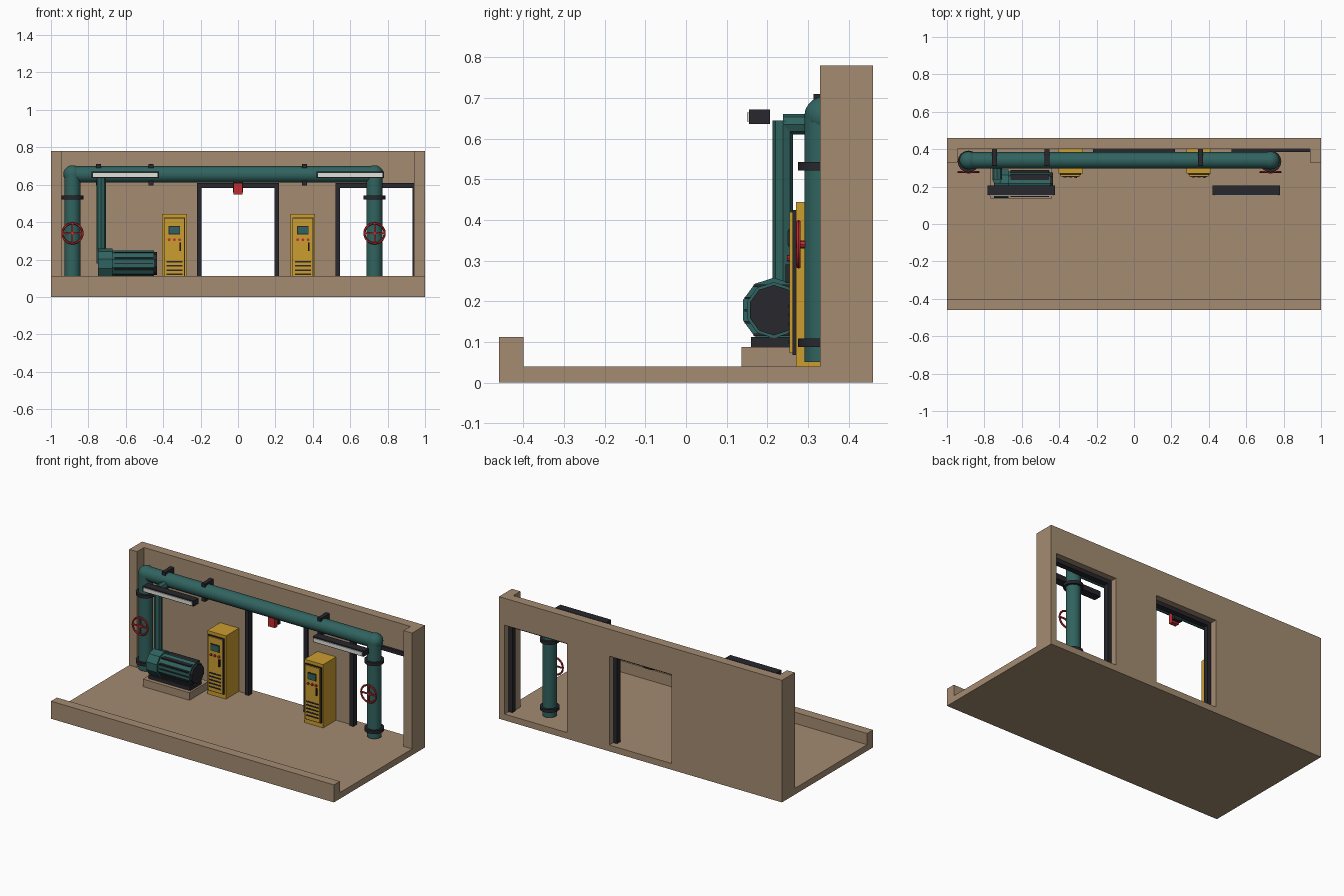
import bpy, bmesh, math
from mathutils import Vector

if "Cube" in bpy.data.objects:
    bpy.data.objects.remove(bpy.data.objects["Cube"])


def mat(name, rgb):
    m = bpy.data.materials.new(name)
    m.diffuse_color = (*rgb, 1)
    m.use_nodes = True
    m.node_tree.nodes["Principled BSDF"].inputs["Base Color"].default_value = m.diffuse_color
    return m


TAN = mat("concrete", (0.37, 0.26, 0.165))
TEAL = mat("teal_paint", (0.03, 0.125, 0.115))
DARK = mat("dark_metal", (0.02, 0.02, 0.026))
YELLOW = mat("yellow_paint", (0.6, 0.34, 0.03))
RED = mat("red_paint", (0.55, 0.025, 0.03))
WHITE = mat("lamp_white", (0.75, 0.75, 0.7))


def finish(name, bm, m, smooth=False):
    bmesh.ops.recalc_face_normals(bm, faces=bm.faces)
    me = bpy.data.meshes.new(name)
    bm.to_mesh(me)
    bm.free()
    me.materials.append(m)
    ob = bpy.data.objects.new(name, me)
    bpy.context.collection.objects.link(ob)
    if smooth:
        bpy.ops.object.select_all(action='DESELECT')
        ob.select_set(True)
        bpy.context.view_layer.objects.active = ob
        bpy.ops.object.shade_smooth_by_angle(angle=math.radians(40))
    return ob


def box(name, x, y, z, m):
    """Box from (min, max) ranges."""
    bm = bmesh.new()
    bmesh.ops.create_cube(bm, size=1)
    for v in bm.verts:
        v.co = [r[0] if c < 0 else r[1] for c, r in zip(v.co, (x, y, z))]
    return finish(name, bm, m)


def rod(name, a, b, r, m, sides=16, smooth=True):
    """Cylinder between two points."""
    a, b = Vector(a), Vector(b)
    bm = bmesh.new()
    bmesh.ops.create_cone(bm, cap_ends=True, segments=sides, radius1=r, radius2=r, depth=(b - a).length)
    rot = (b - a).to_track_quat('Z', 'Y')
    for v in bm.verts:
        v.co = rot @ v.co + (a + b) / 2
    return finish(name, bm, m, smooth)


def ball(name, c, r, m):
    bm = bmesh.new()
    bmesh.ops.create_uvsphere(bm, u_segments=16, v_segments=10, radius=r)
    bmesh.ops.translate(bm, verts=bm.verts, vec=c)
    return finish(name, bm, m, True)


# Floor, front curb, side stubs
box("floor_slab", (-1, 1), (-.46, .46), (0, .04), TAN)
box("front_curb", (-1, 1), (-.46, -.40), (.04, .112), TAN)
box("left_wall_stub", (-1, -.945), (.33, .40), (.04, .78), TAN)
box("right_wall_stub", (.94, 1), (.33, .40), (.04, .78), TAN)

# Back wall with two doorways, extruded from its outline
B, H, T = .04, .608, .78
outline = [(-1, B), (-.22, B), (-.22, H), (.22, H), (.22, B), (.52, B), (.52, H),
           (.96, H), (.96, B), (1, B), (1, T), (-1, T)]
bm = bmesh.new()
f = bm.faces.new([bm.verts.new((x, .46, z)) for x, z in outline])
ext = bmesh.ops.extrude_face_region(bm, geom=[f])["geom"]
bmesh.ops.translate(bm, verts=[g for g in ext if isinstance(g, bmesh.types.BMVert)], vec=(0, -.06, 0))
finish("back_wall", bm, TAN)

# Door frames
for tag, cx in (("center", 0), ("right", .74)):
    fy = (.385, .42)
    for side, s in (("left", -1), ("right", 1)):
        box(f"{tag}_door_{side}_post", sorted((cx + s * .22, cx + s * .194)), fy, (B, H), DARK)
    box(f"{tag}_door_lintel", (cx - .22, cx + .22), fy, (H - .025, H), DARK)

# Overhead main pipe with two drops, flanges and hand wheels
PY, PZ = .34, .655
rod("main_pipe", (-.885, PY, PZ), (.73, PY, PZ), .044, TEAL)
for tag, x in (("left", -.885), ("right", .73)):
    rod(f"{tag}_drop_pipe", (x, PY - .006, .05), (x, PY - .006, PZ), .043, TEAL)
    ball(f"{tag}_elbow", (x, PY, PZ), .049, TEAL)
    for i, z in enumerate((.098, .532)):
        rod(f"{tag}_flange_{i}", (x, PY - .006, z - .01), (x, PY - .006, z + .01), .058, DARK)
    # hand wheel
    wy, wz = .277, .34
    bm = bmesh.new()
    n, k = 20, 6
    ring = [[bm.verts.new((x + (.054 + .006 * math.cos(q)) * math.cos(p), wy + .006 * math.sin(q),
                           wz + (.054 + .006 * math.cos(q)) * math.sin(p)))
             for q in (2 * math.pi * j / k for j in range(k))]
            for p in (2 * math.pi * i / n for i in range(n))]
    for i in range(n):
        for j in range(k):
            a, b = ring[i], ring[(i + 1) % n]
            bm.faces.new((a[j], b[j], b[(j + 1) % k], a[(j + 1) % k]))
    finish(f"{tag}_wheel_rim", bm, RED, True)
    box(f"{tag}_wheel_spoke_h", (x - .054, x + .054), (wy - .004, wy + .004), (wz - .004, wz + .004), RED)
    box(f"{tag}_wheel_spoke_v", (x - .004, x + .004), (wy - .004, wy + .004), (wz - .054, wz + .054), RED)
    rod(f"{tag}_wheel_stem", (x, wy - .006, wz), (x, PY, wz), .01, RED, 8)

# Wall brackets holding the main pipe
for i, x in enumerate((-.745, -.465, .355)):
    box(f"pipe_bracket_{i}", (x - .013, x + .013), (.313, .40), (.597, .71), DARK)

# Hanging lamps
for tag, x in (("left", -.602), ("right", .6)):
    box(f"{tag}_lamp_housing", (x - .18, x + .18), (.155, .206), (.636, .671), DARK)
    box(f"{tag}_lamp_tube", (x - .172, x + .172), (.15, .156), (.642, .664), WHITE)

# Alarm beacon over the center door
box("beacon_base", (-.028, .028), (.368, .39), (.558, .615), DARK)
box("beacon_light", (-.023, .023), (.338, .368), (.547, .61), RED)

# Control cabinets
for tag, x in (("left", -.34), ("right", .347)):
    def part(name, dx, y, z, m):
        box(f"{tag}_cabinet_{name}", (x + dx[0], x + dx[1]), y, z, m)
    part("body", (-.066, .066), (.27, .40), (.04, .444), YELLOW)
    part("gasket", (-.056, .056), (.262, .27), (.068, .424), DARK)
    part("door", (-.052, .052), (.255, .262), (.073, .419), YELLOW)
    part("screen_frame", (-.031, .031), (.252, .256), (.333, .378), DARK)
    part("screen", (-.027, .027), (.25, .253), (.338, .373), TEAL)
    part("handle", (.028, .036), (.245, .256), (.245, .29), DARK)
    for i in range(3):
        bx = x + (i - 1) * .028
        rod(f"{tag}_cabinet_button_{i}", (bx, .257, .306), (bx, .248, .306), .008, RED, 8)
    for i in range(5):
        z = .188 - i * .022
        part(f"vent_{i}", (-.042, .042), (.252, .256), (z - .004, z + .004), DARK)

# Motor pump on its plinth
MY, MZ = .216, .178
box("pump_plinth", (-.767, -.438), (.136, .33), (.04, .088), TAN)
box("pump_base_plate", (-.745, -.45), (.16, .275), (.088, .112), DARK)
rod("pump_casing", (-.748, MY, MZ), (-.672, MY, MZ), .08, TEAL, 10, False)
rod("motor_body", (-.672, MY, MZ), (-.448, MY, MZ), .069, TEAL, 10, False)
rod("motor_end_cap", (-.448, MY, MZ), (-.434, MY, MZ), .062, DARK, 10, False)
for i in range(5):
    d = -.06 + i * .03
    w = min(math.sqrt(.078 ** 2 - d * d), .072)
    box(f"motor_fin_{i}", (-.66, -.455), (MY - w, MY + w), (MZ + d - .003, MZ + d + .003), DARK)

# Riser from the pump to the main pipe
RX, RY = -.732, .238
rod("pump_riser", (RX, RY, MZ), (RX, RY, .645), .025, TEAL, 8, False)
rod("riser_branch", (RX, RY, .635), (RX, PY, .635), .025, TEAL, 8, False)
